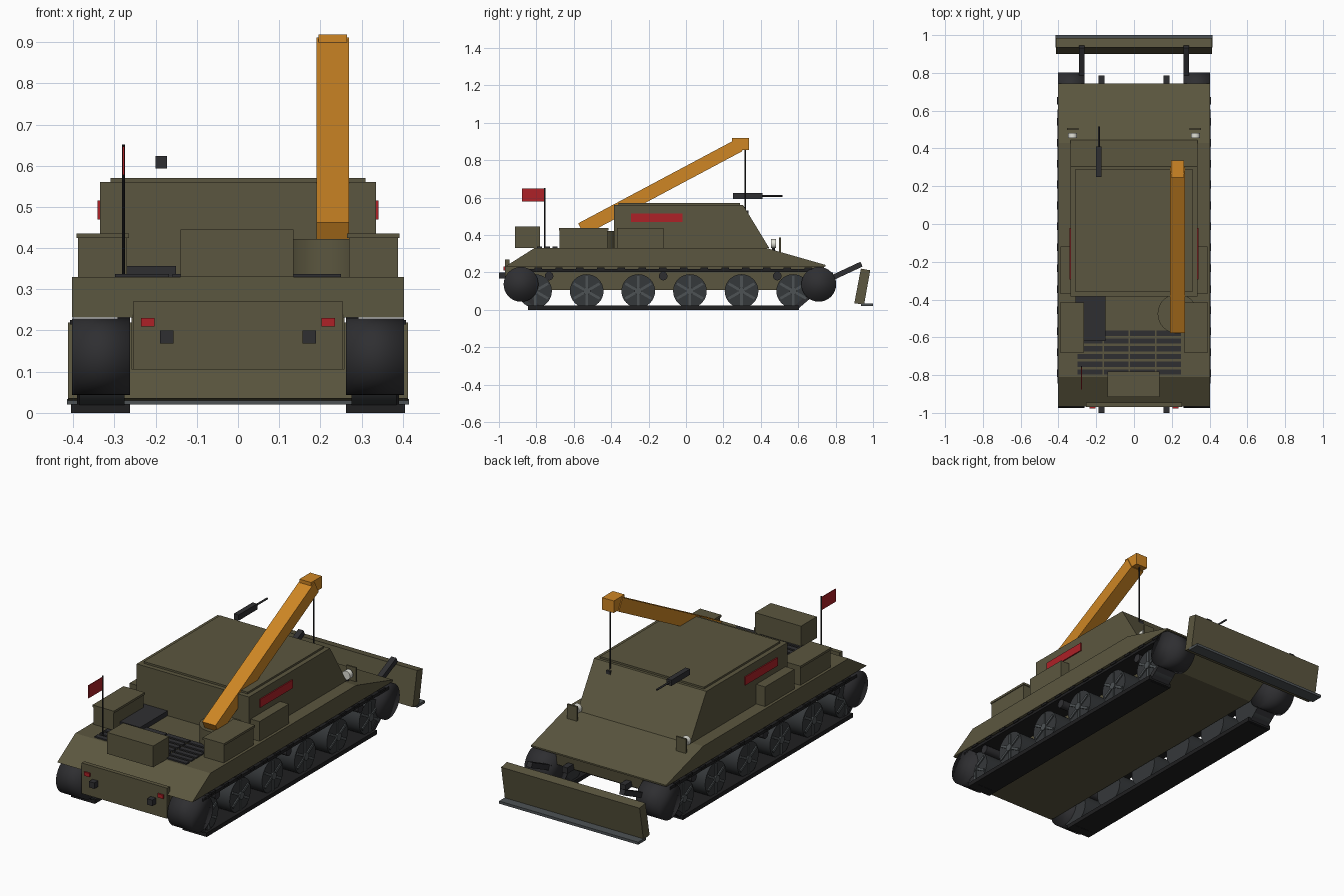
import bpy, bmesh, math
from mathutils import Matrix, Vector

old = bpy.data.objects.get("Cube")
if old:
    bpy.data.objects.remove(old, do_unlink=True)


def material(name, r, g, b):
    m = bpy.data.materials.new(name)
    m.use_nodes = True
    m.diffuse_color = (r, g, b, 1)
    m.node_tree.nodes["Principled BSDF"].inputs["Base Color"].default_value = (r, g, b, 1)
    return m


OLIVE = material("olive paint", 0.105, 0.094, 0.05)
ORANGE = material("crane orange", 0.62, 0.24, 0.018)
RED = material("signal red", 0.42, 0.015, 0.02)
DARK = material("dark metal", 0.028, 0.028, 0.031)
TRACK = material("track black", 0.014, 0.014, 0.015)
WHEEL = material("wheel grey", 0.036, 0.04, 0.043)
STEEL = material("spoke steel", 0.075, 0.085, 0.09)
LAMP = material("lamp white", 0.75, 0.75, 0.68)


def finish(bm, name, mat, smooth=None):
    bmesh.ops.recalc_face_normals(bm, faces=bm.faces)
    mesh = bpy.data.meshes.new(name)
    bm.to_mesh(mesh)
    bm.free()
    mesh.materials.append(mat)
    ob = bpy.data.objects.new(name, mesh)
    bpy.context.collection.objects.link(ob)
    if smooth is not None:
        bpy.ops.object.select_all(action='DESELECT')
        ob.select_set(True)
        bpy.context.view_layer.objects.active = ob
        bpy.ops.object.shade_smooth_by_angle(angle=math.radians(smooth))
    return ob


def add_box(bm, x, y, z, tilt=0):
    """Box from (min, max) ranges, tilted about its own centre around x."""
    centre = Vector([(a + b) / 2 for a, b in (x, y, z)])
    size = [b - a for a, b in (x, y, z)]
    mat = Matrix.Translation(centre) @ Matrix.Rotation(math.radians(tilt), 4, 'X') @ Matrix.Diagonal((*size, 1))
    bmesh.ops.create_cube(bm, size=1, matrix=mat)


def box(name, mat, x, y, z, tilt=0):
    bm = bmesh.new()
    add_box(bm, x, y, z, tilt)
    return finish(bm, name, mat)


def pair(name, mat, x, y, z, tilt=0):
    """Same box on both sides; x is given for the left side."""
    box("left_" + name, mat, x, y, z, tilt)
    box("right_" + name, mat, (-x[1], -x[0]), y, z, tilt)


def prism(name, mat, half_width, profile):
    """Side profile of (y, z) points extruded across x."""
    bm = bmesh.new()
    face = bm.faces.new([bm.verts.new((-half_width, y, z)) for y, z in profile])
    new = bmesh.ops.extrude_face_region(bm, geom=[face])["geom"]
    verts = [v for v in new if isinstance(v, bmesh.types.BMVert)]
    bmesh.ops.translate(bm, verts=verts, vec=(2 * half_width, 0, 0))
    return finish(bm, name, mat)


def rod(name, mat, start, end, radius, sides=24, smooth=40):
    a, b = Vector(start), Vector(end)
    bm = bmesh.new()
    mat4 = Matrix.Translation((a + b) / 2) @ (b - a).to_track_quat('Z', 'Y').to_matrix().to_4x4()
    bmesh.ops.create_cone(bm, cap_ends=True, segments=sides, radius1=radius, radius2=radius,
                          depth=(b - a).length, matrix=mat4)
    return finish(bm, name, mat, smooth)


# Hull and cabin
DECK = 0.33
prism("upper_hull", OLIVE, 0.403, [(-0.965, 0.232), (-0.81, DECK), (0.43, DECK), (0.745, 0.24), (0.745, 0.232)])
prism("lower_hull", OLIVE, 0.258, [(-0.95, 0.235), (-0.95, 0.105), (0.62, 0.105), (0.73, 0.17), (0.74, 0.235)])
prism("cabin", OLIVE, 0.335, [(-0.385, DECK), (-0.385, 0.56), (0.305, 0.56), (0.445, DECK)])
box("roof_plate", OLIVE, (-0.31, 0.31), (-0.36, 0.29), (0.558, 0.57))
box("rear_plate", OLIVE, (-0.255, 0.255), (-0.968, -0.945), (0.105, 0.27))
pair("side_stripe", RED, (0.334, 0.341), (-0.295, -0.02), (0.47, 0.515))

# Stowage
pair("rear_bin", OLIVE, (0.27, 0.388), (-0.675, -0.42), (DECK, 0.425))
pair("rear_bin_lid", OLIVE, (0.265, 0.392), (-0.68, -0.415), (0.424, 0.436))
pair("side_bin", OLIVE, (0.334, 0.388), (-0.37, -0.12), (DECK, 0.436))
box("stern_box", OLIVE, (-0.14, 0.135), (-0.915, -0.78), (DECK, 0.445))
box("exhaust_cover", DARK, (-0.31, -0.15), (-0.62, -0.385), (DECK, 0.356))

# Engine grille
bm = bmesh.new()
for row in range(6):
    y = -0.578 - row * 0.041
    for col in range(4):
        x = -0.298 + col * 0.139
        add_box(bm, (x, x + 0.131), (y - 0.014, y + 0.014), (DECK - 0.003, 0.337))
finish(bm, "engine_grille", DARK)

# Lights, guards and tow hooks
pair("tail_light", RED, (0.203, 0.236), (-0.977, -0.96), (0.21, 0.23))
pair("rear_tow_hook", DARK, (0.157, 0.189), (-1.0, -0.96), (0.168, 0.2))
pair("front_tow_hook", DARK, (0.157, 0.189), (0.7, 0.787), (0.168, 0.2))
pair("lamp_guard", OLIVE, (0.295, 0.355), (0.498, 0.508), (0.3, 0.385))
for side, s in (("left", 1), ("right", -1)):
    rod(side + "_headlight", LAMP, (s * 0.325, 0.455, 0.353), (s * 0.325, 0.482, 0.353), 0.024)
    rod(side + "_headlight_stand", DARK, (s * 0.325, 0.468, 0.31), (s * 0.325, 0.468, 0.335), 0.008, 8)

# Crane
CRANE_X = 0.23
rod("crane_base", OLIVE, (CRANE_X, -0.475, DECK), (CRANE_X, -0.475, 0.422), 0.105, 32)
foot, tip = Vector((CRANE_X, -0.56, 0.43)), Vector((CRANE_X, 0.285, 0.88))
mid, half = (foot + tip) / 2, (tip - foot).length / 2
box("crane_boom", ORANGE, (0.19, 0.27), (mid.y - half, mid.y + half), (mid.z - 0.036, mid.z + 0.036),
    math.degrees(math.atan2(tip.z - foot.z, tip.y - foot.y)))
box("crane_head", ORANGE, (0.195, 0.265), (0.245, 0.337), (0.853, 0.918))
rod("crane_cable", TRACK, (CRANE_X, 0.317, 0.86), (CRANE_X, 0.317, 0.525), 0.004, 8)
box("crane_hook", DARK, (0.218, 0.242), (0.307, 0.334), (0.51, 0.53))

# Roof gun
box("gun_body", DARK, (-0.2, -0.172), (0.25, 0.41), (0.593, 0.624))
rod("gun_barrel", DARK, (-0.186, 0.4, 0.609), (-0.186, 0.515, 0.609), 0.005, 10)

# Antenna and flag
rod("antenna", TRACK, (-0.278, -0.756, DECK), (-0.278, -0.756, 0.652), 0.004, 8)
box("flag", RED, (-0.28, -0.276), (-0.877, -0.758), (0.578, 0.647))

# Dozer blade
prism("dozer_blade", OLIVE, 0.413, [(0.9, 0.035), (0.935, 0.22), (0.985, 0.211), (0.952, 0.027)])
box("cutting_edge", STEEL, (-0.415, 0.415), (0.935, 1.0), (0.02, 0.034))
pair("blade_arm", DARK, (0.262, 0.292), (0.70, 0.95), (0.177, 0.205), 25)

# Running gear
for side, s in (("left", 1), ("right", -1)):
    inner, outer = s * 0.262, s * 0.403
    for label, y in (("rear_sprocket", -0.882), ("front_sprocket", 0.71)):
        rod(f"{side}_{label}", DARK, (inner, y, 0.136), (outer, y, 0.136), 0.093, 32, 100)
    for i in range(6):
        y = -0.807 + i * 0.276
        rod(f"{side}_wheel_{i + 1}", WHEEL, (s * 0.275, y, 0.1), (s * 0.385, y, 0.1), 0.09, 32)
        rod(f"{side}_wheel_hub_{i + 1}", STEEL, (s * 0.38, y, 0.1), (s * 0.396, y, 0.1), 0.02, 16)
        bm = bmesh.new()
        for k in range(3):
            add_box(bm, sorted((s * 0.38, s * 0.391)), (y - 0.007, y + 0.007), (0.02, 0.18), k * 60)
        finish(bm, f"{side}_wheel_spokes_{i + 1}", STEEL)
    for i in range(3):
        y = -0.732 + i * 0.61
        rod(f"{side}_return_roller_{i + 1}", DARK, (inner, y, 0.18), (s * 0.39, y, 0.18), 0.023, 16)
    # Upper run lugs
    bm = bmesh.new()
    for i in range(14):
        y = -0.79 + i * 0.111
        add_box(bm, sorted((s * 0.27, s * 0.408)), (y - 0.02, y + 0.02), (0.214, 0.226))
    finish(bm, side + "_track_lugs", TRACK)

pair("track_bottom", TRACK, (0.262, 0.405), (-0.845, 0.605), (0.0, 0.022))
pair("track_top", TRACK, (0.262, 0.403), (-0.88, 0.71), (0.202, 0.218))
pair("track_front_ramp", DARK, (0.275, 0.39), (0.57, 0.69), (0.035, 0.06), 40)
pair("track_rear_ramp", DARK, (0.275, 0.39), (-0.89, -0.77), (0.035, 0.06), -40)
